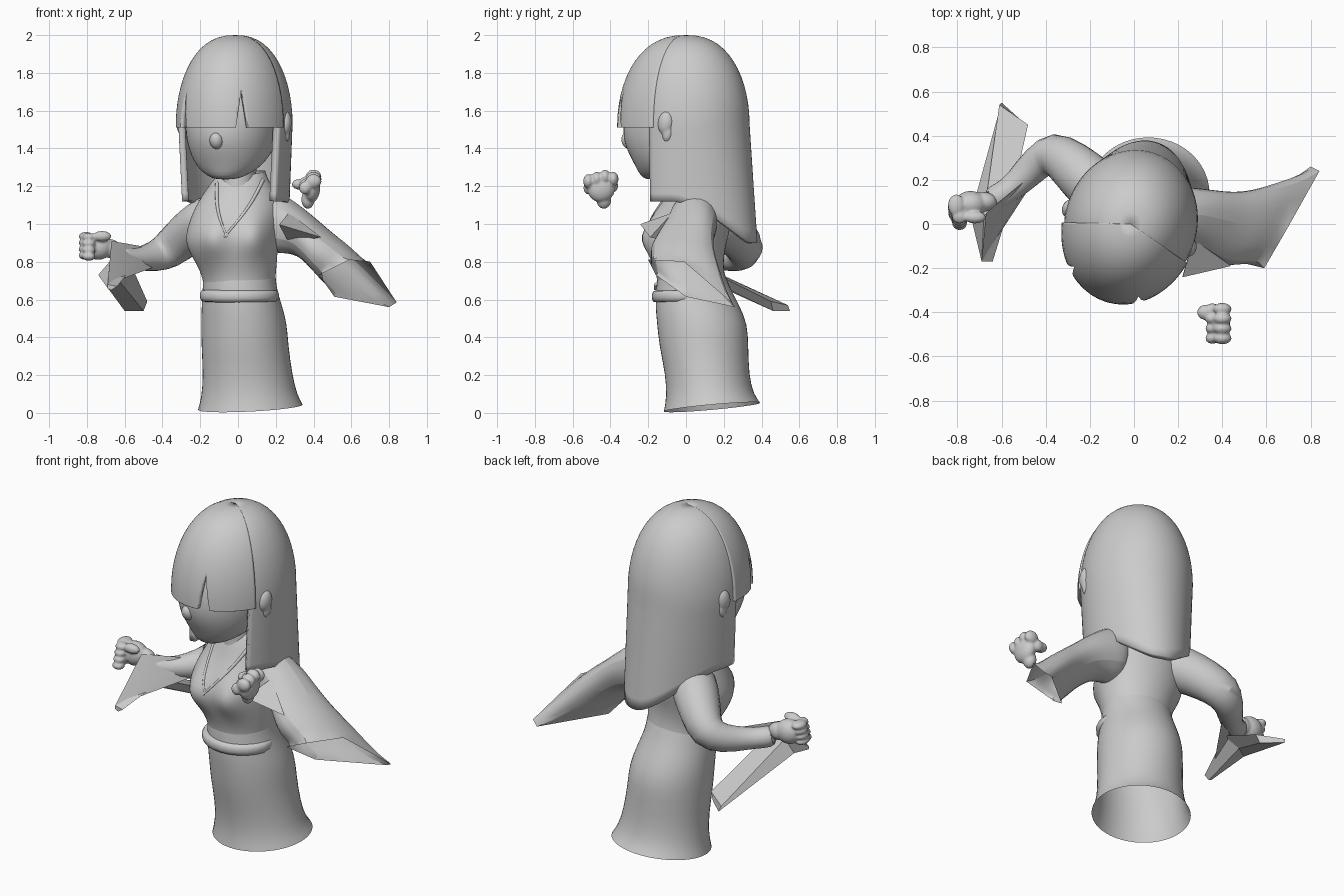
import bpy, bmesh, math
from mathutils import Vector, Matrix

if "Cube" in bpy.data.objects:
    bpy.data.objects.remove(bpy.data.objects["Cube"])

grey = bpy.data.materials.new("plain grey")
grey.diffuse_color = (0.6, 0.6, 0.6, 1)
grey.use_nodes = True
grey.node_tree.nodes["Principled BSDF"].inputs["Base Color"].default_value = grey.diffuse_color
YAW = math.radians(-18)
HEAD = Matrix.Translation((-0.015, 0, 0)) @ Matrix.Rotation(YAW, 4, 'Z')


def finish(name, bm, angle=60, subsurf=0, solid=0, fuse=0):
    bmesh.ops.remove_doubles(bm, verts=bm.verts, dist=0.0005)
    bmesh.ops.recalc_face_normals(bm, faces=bm.faces)
    me = bpy.data.meshes.new(name)
    bm.to_mesh(me)
    bm.free()
    ob = bpy.data.objects.new(name, me)
    bpy.context.collection.objects.link(ob)
    me.materials.append(grey)
    if solid:
        m = ob.modifiers.new("thickness", 'SOLIDIFY')
        m.thickness, m.offset = solid, -1
    if fuse:
        m = ob.modifiers.new("fuse", 'REMESH')
        m.mode, m.voxel_size, m.use_smooth_shade = 'VOXEL', fuse, True
        m = ob.modifiers.new("soften", 'SMOOTH')
        m.factor, m.iterations = .5, 3
    if subsurf:
        m = ob.modifiers.new("smooth", 'SUBSURF')
        m.levels = m.render_levels = subsurf
    bpy.ops.object.select_all(action='DESELECT')
    ob.select_set(True)
    bpy.context.view_layer.objects.active = ob
    bpy.ops.object.shade_smooth_by_angle(angle=math.radians(angle))
    return ob


def loft(name, rings, caps=(True, True), sharp=(), **kw):
    """Skin closed rings; rings listed in sharp keep their corners when smoothed."""
    bm = bmesh.new()
    vc = bm.verts.layers.float.new("crease_vert")
    ec = bm.edges.layers.float.new("crease_edge")
    vs = [[bm.verts.new(p) for p in r] for r in rings]
    n = len(vs[0])
    for a, b in zip(vs, vs[1:]):
        for i in range(n):
            j = (i + 1) % n
            bm.faces.new((a[i], a[j], b[j], b[i]))
    for use, r in zip(caps, (vs[0], vs[-1])):
        if use:
            bm.faces.new(r)
    for k in sharp:
        for i, v in enumerate(vs[k]):
            v[vc] = 1
            bm.edges.get((v, vs[k][(i + 1) % n]))[ec] = 1
    return finish(name, bm, **kw)


def oval(z, x0, x1, y0, y1, sx=0, sy=0, n=24):
    cx, cy, rx, ry = (x0 + x1) / 2, (y0 + y1) / 2, (x1 - x0) / 2, (y1 - y0) / 2
    pts = []
    for i in range(n):
        a = math.tau * i / n
        dx, dy = rx * math.cos(a), ry * math.sin(a)
        pts.append(Vector((cx + dx, cy + dy, z + sx * dx + sy * dy)))
    return pts


def blobs(name, items, **kw):
    """Overlapping ellipsoids: (centre, radii, rotation matrix or None)."""
    bm = bmesh.new()
    for c, r, rot in items:
        m = Matrix.Translation(c) @ (rot or Matrix()) @ Matrix.Diagonal((*r, 1))
        bmesh.ops.create_uvsphere(bm, u_segments=20, v_segments=12, radius=1, matrix=m)
    return finish(name, bm, **kw)


def tube(name, path, n=12, **kw):
    pts = [Vector(p[:3]) for p in path]
    rings = []
    for i, p in enumerate(pts):
        d = (pts[min(i + 1, len(pts) - 1)] - pts[max(i - 1, 0)]).normalized()
        u = d.cross(Vector((0, 0, 1))).normalized()
        v = u.cross(d)
        r = path[i][3]
        rings.append([p + r * (math.cos(t) * u + math.sin(t) * v)
                      for t in (math.tau * k / n for k in range(n))])
    return loft(name, rings, **kw)


# skirt, open at the slanted hem
loft("skirt", [oval(.03, -.215, .345, -.12, .395, .05, .09), oval(.09, -.195, .315, -.105, .36, .03, .04),
               oval(.2, -.187, .29, -.11, .335), oval(.36, -.196, .268, -.145, .332),
               oval(.47, -.197, .262, -.155, .328), oval(.57, -.195, .235, -.165, .285),
               oval(.66, -.187, .205, -.16, .235), oval(.74, -.19, .2, -.15, .205)], caps=(False, False), subsurf=1)

# robe top with the bust pushed forward out of the rings
rings = []
for z, x0, x1, y0, y1 in ((.64, -.18, .195, -.15, .23), (.7, -.185, .197, -.15, .21), (.76, -.205, .203, -.165, .2),
                          (.82, -.24, .208, -.18, .2), (.88, -.272, .212, -.19, .21), (.94, -.278, .217, -.19, .225),
                          (1.0, -.262, .222, -.18, .24), (1.06, -.24, .23, -.16, .24), (1.12, -.21, .23, -.13, .235),
                          (1.18, -.17, .2, -.105, .205), (1.23, -.135, .16, -.085, .165)):
    ring = oval(z, x0, x1, y0, y1, n=36)
    for p in ring:
        if p.y < .02:
            lobe = sum(math.exp(-((p.x - c) / .085) ** 2) for c in (-.14, .085))
            p.y -= .075 * lobe * math.exp(-((z - .93) / .1) ** 2)
    rings.append(ring)
rings.append(oval(1.265, -.115, .145, -.06, .14, .12, .1, n=36))
torso = loft("robe_top", rings, caps=(False, False), subsurf=1)

# crossed collar edges laid on the chest
bpy.context.view_layer.update()


def on_chest(x, z):
    hit, loc, _, _ = torso.ray_cast(Vector((x, -1, z)), Vector((0, 1, 0)))
    return (x, loc.y + .003 if hit else -.03, z)


for side, top, end in (("left", (.13, 1.23), (-.075, .93)), ("right", (-.11, 1.21), (-.06, .93))):
    path = [(top[0] * .95, .08, top[1] + .04, .012)]
    for k in range(10):
        t = k / 9
        bow = .02 * math.sin(math.pi * t) * (1 if top[0] > 0 else -1)
        path.append((*on_chest(top[0] + (end[0] - top[0]) * t + bow, top[1] + (end[1] - top[1]) * t), .011 - .005 * t))
    tube(side + "_collar", path, n=8)

# belt, sinking into the robe at the back
loft("belt", [oval(z, -.185 - g, .2 + g, -.165 - g, .17, sy=.02)
              for z, g in ((.588, -.01), (.592, .008), (.61, .016), (.632, .016), (.648, .008), (.652, -.01))])

# neck and head
loft("neck", [oval(z, -r, r, -r, r + .02) for z, r in ((1.08, .12), (1.16, .1), (1.24, .095), (1.36, .1))])
face = [(1.235, .17, .05, .05), (1.255, .15, .105, .1), (1.3, .11, .17, .16), (1.37, .075, .215, .235),
        (1.45, .055, .24, .29), (1.55, .045, .25, .295), (1.7, .03, .245, .27), (1.82, .02, .18, .19), (1.9, .02, .07, .07)]
head = loft("head", [oval(z, -rx, rx, -c - ry, -c + ry) for z, c, rx, ry in face], subsurf=1)
head.matrix_world = HEAD
nose = blobs("nose", [((0, -.322, 1.44), (.036, .034, .045), Matrix.Rotation(.4, 4, 'X'))])
nose.matrix_world = HEAD
for s, side in ((1, "left"), (-1, "right")):
    tilt = Matrix.Rotation(math.radians(-8), 4, 'X')
    ear = blobs(side + "_ear", [((s * .285, -.02, 1.535), (.034, .043, .065), tilt),
                                ((s * .283, -.01, 1.48), (.026, .03, .05), tilt)], fuse=.008)
    ear.matrix_world = HEAD


# hair shells: domes that run down to a hem set by the angle from the face
def hair(name, a0, a1, step, hem, rx, front, back, base, thick, flare):
    bm = bmesh.new()
    cols, rows = round((a1 - a0) / step), 24
    grid = []
    for i in range(cols + 1):
        deg = a0 + (a1 - a0) * i / cols
        a, low, col = math.radians(deg), hem(deg), []
        for k in range(rows + 1):
            if k <= 14:
                z = max(low, base + (2 - base) * math.cos(math.pi / 2 * k / 14))
            else:
                z = low if low > base else base + (low - base) * (k - 14) / 10
            f = math.sqrt(max(0, 1 - (max(0, z - base) / (2 - base)) ** 2)) ** .84
            drop = max(0, base - z) / .65 * flare
            ry = front if math.cos(a) > 0 else back + .05 * drop
            col.append(bm.verts.new((f * (rx - .035 * drop) * math.sin(a), -f * ry * math.cos(a), z)))
        grid.append(col)
    for p, q in zip(grid, grid[1:]):
        for k in range(rows):
            bm.faces.new((p[k], p[k + 1], q[k + 1], q[k]))
    bmesh.ops.dissolve_degenerate(bm, edges=bm.edges, dist=.0004)
    ob = finish(name, bm, angle=50, solid=thick)
    ob.matrix_world = HEAD
    return ob


def back_hem(d):
    t = min(1, max(0, (abs(d - 180) - 5) / 85))
    return .9 + .22 * (t * t * (3 - 2 * t))


def fringe_hem(d):
    cut = max(0, 1 - abs(d - 28) / 6, 1 - abs(d + 40) / 6)
    return 1.51 + .21 * cut


hair("back_hair", 68, 292, 4, back_hem, .3, .31, .34, 1.53, .035, 1)
hair("fringe", -76, 76, 2, fringe_hem, .308, .37, .33, 1.52, .03, 0)

# left sleeve: wide, with an open slanted mouth running to a pointed corner
loft("left_sleeve", [
    [(.12, .05, 1.23), (.12, -.08, 1.12), (.12, -.08, .92), (.12, .03, .82), (.12, .16, .92), (.12, .18, 1.12)],
    [(.22, .05, 1.205), (.21, -.1, 1.11), (.22, -.09, .9), (.22, .03, .82), (.24, .17, .9), (.24, .18, 1.1)],
    [(.34, .05, 1.12), (.3, -.12, 1.04), (.28, -.12, .9), (.3, .02, .82), (.38, .15, .87), (.38, .16, 1.03)],
    [(.48, .01, .99), (.41, -.2, .94), (.35, -.19, .82), (.38, -.02, .75), (.5, .14, .78), (.51, .15, .92)],
    [(.6, .0, .91), (.51, -.21, .88), (.39, -.18, .77), (.44, -.01, .67), (.66, .2, .65), (.68, .2, .76)],
    [(.7, -.01, .8), (.59, -.2, .81), (.43, -.16, .73), (.51, .0, .615), (.8, .26, .56), (.84, .24, .585)]],
    caps=(True, False), sharp=(5,), subsurf=2, angle=40)
loft("left_sleeve_flap", [[(.22, -.24, 1.0), (.225, -.24, .995), (.22, -.235, .99)],
                          [(.27, -.07, 1.06), (.44, -.19, .93), (.27, -.06, .9)]], angle=35)

# right sleeve: bent arm, front flare and a trailing strip of cloth
tube("right_sleeve", [(-.1, .1, 1.05, .14), (-.2, .19, 1.0, .13), (-.28, .265, .94, .12), (-.37, .33, .86, .11),
                      (-.44, .28, .825, .085), (-.53, .18, .815, .062), (-.6, .13, .82, .06),
                      (-.66, .1, .84, .065)], subsurf=1)
loft("right_sleeve_flare", [[(-.44, .24, .87), (-.45, .2, .77), (-.43, .25, .77)],
                            [(-.67, .05, .91), (-.69, -.17, .68), (-.62, .08, .75)]], angle=30)
loft("right_sleeve_tail", [
    [(-.69, -.17, .68), (-.69, -.17, .66), (-.67, -.17, .65), (-.64, -.17, .67)],
    [(-.68, .04, .8), (-.74, .04, .73), (-.63, .13, .7), (-.56, .09, .77)],
    [(-.61, .54, .57), (-.6, .55, .54), (-.5, .46, .54), (-.48, .45, .59)]], angle=30)

# fists: palm, four curled fingers, thumb, fused together
left = [((.39, -.45, 1.19), (.045, .075, .075), None), ((.37, -.435, 1.13), (.035, .04, .05), None),
        ((.325, -.4, 1.21), (.04, .035, .028), None)]
right = [((-.74, .09, .88), (.075, .06, .07), None), ((-.68, .1, .87), (.06, .045, .05), None),
         ((-.72, .03, .935), (.05, .028, .028), None)]
for k in range(4):
    y, z = -.385 - .044 * k, 1.25 - .012 * abs(k - 1)
    left += [((.4, y, z), (.042, .028, .038), None), ((.355, y, z - .035), (.032, .026, .035), None)]
    q = .935 - .034 * k
    right += [((-.805, .085 - .01 * k, q), (.038, .05, .023), None),
              ((-.79, .035 - .01 * k, q - .005), (.035, .034, .023), None)]
blobs("left_fist", left, fuse=.007)
blobs("right_fist", right, fuse=.007)
